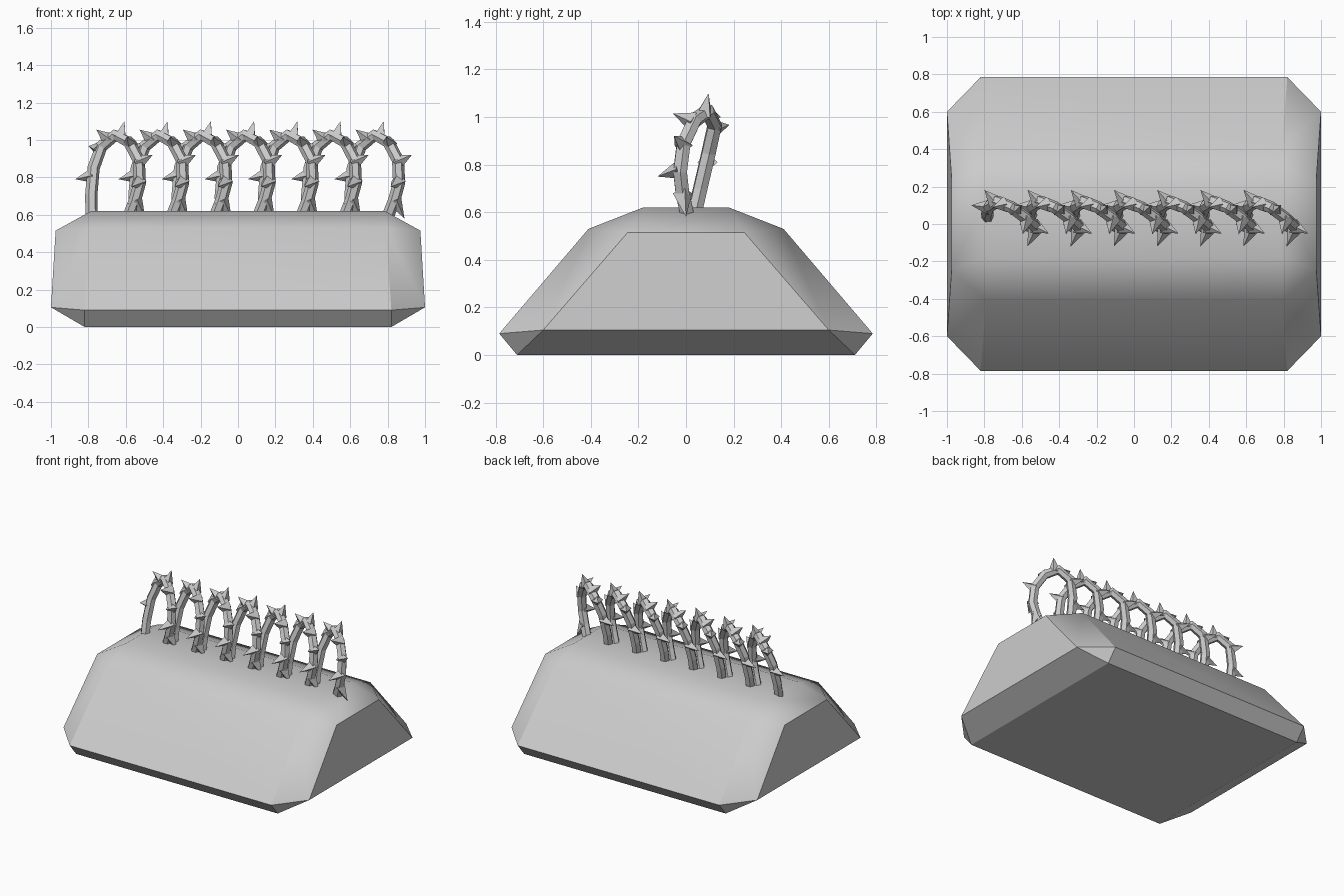
import bpy, bmesh
from mathutils import Vector

if "Cube" in bpy.data.objects:
    bpy.data.objects.remove(bpy.data.objects["Cube"])

COILS, PITCH = 7, 0.231


def mesh_object(name, bm):
    mesh = bpy.data.meshes.new(name)
    bm.to_mesh(mesh)
    bm.free()
    ob = bpy.data.objects.new(name, mesh)
    bpy.context.collection.objects.link(ob)
    return ob


def repeat(ob):
    mod = ob.modifiers.new("repeat", 'ARRAY')
    mod.count = COILS
    mod.use_relative_offset = False
    mod.use_constant_offset = True
    mod.constant_offset_displace = (PITCH, 0, 0)


# Chamfered barrier block: one corner mirrored four ways, then skinned
corner = [(0.82, 0.71, 0), (0.82, 0.785, 0.09), (1.0, 0.60, 0.105),
          (0.975, 0.245, 0.515), (0.79, 0.41, 0.53), (0.785, 0.18, 0.62)]
bm = bmesh.new()
for sx in (-1, 1):
    for sy in (-1, 1):
        for x, y, z in corner:
            bm.verts.new((sx * x, sy * y, z))
bmesh.ops.convex_hull(bm, input=bm.verts[:])
bmesh.ops.dissolve_limit(bm, angle_limit=0.02, verts=bm.verts[:], edges=bm.edges[:])
bmesh.ops.recalc_face_normals(bm, faces=bm.faces[:])
block = mesh_object("barrier_block", bm)
bpy.context.view_layer.objects.active = block
block.select_set(True)
bpy.ops.object.shade_smooth_by_angle(angle=0.52)
weighted = block.modifiers.new("weighted", 'WEIGHTED_NORMAL')
weighted.keep_sharp = True

# Wire loop: a leaning arch swept with a hexagonal section
path = [(-0.782, 0.035, 0.59), (-0.785, 0.06, 0.70), (-0.772, 0.095, 0.85),
        (-0.73, 0.12, 0.965), (-0.655, 0.09, 1.025), (-0.58, 0.035, 0.985),
        (-0.53, -0.01, 0.89), (-0.525, -0.025, 0.77), (-0.55, -0.015, 0.68),
        (-0.585, 0.005, 0.59)]
curve = bpy.data.curves.new("wire_loops", 'CURVE')
curve.dimensions = '3D'
curve.bevel_depth = 0.033
curve.bevel_resolution = 1
curve.use_fill_caps = True
spline = curve.splines.new('POLY')
spline.points.add(len(path) - 1)
for point, co in zip(spline.points, path):
    point.co = (*co, 1)
spline.use_smooth = False
wire = bpy.data.objects.new("wire_loops", curve)
bpy.context.collection.objects.link(wire)
repeat(wire)

# Thorns: four-sided spikes from the wire (root, tip)
thorns = [((-0.775, 0.09, 0.81), (-0.87, 0.10, 0.79)),
          ((-0.74, 0.115, 0.95), (-0.80, 0.182, 0.967)),
          ((-0.69, 0.105, 1.0), (-0.757, 0.09, 1.055)),
          ((-0.63, 0.075, 1.01), (-0.607, 0.095, 1.10)),
          ((-0.575, 0.03, 0.98), (-0.595, -0.055, 1.015)),
          ((-0.535, -0.01, 0.88), (-0.456, -0.05, 0.92)),
          ((-0.527, -0.025, 0.78), (-0.57, -0.12, 0.75)),
          ((-0.55, -0.015, 0.68), (-0.496, 0.0, 0.58))]
bm = bmesh.new()
for root, tip in thorns:
    root, tip = Vector(root), Vector(tip)
    axis = tip - root
    matrix = axis.to_track_quat('Z', 'Y').to_matrix().to_4x4()
    matrix.translation = (root + tip) / 2
    bmesh.ops.create_cone(bm, cap_ends=True, segments=4, radius1=0.042,
                          radius2=0.0, depth=axis.length, matrix=matrix)
bmesh.ops.remove_doubles(bm, verts=bm.verts[:], dist=0.0001)
repeat(mesh_object("wire_thorns", bm))
